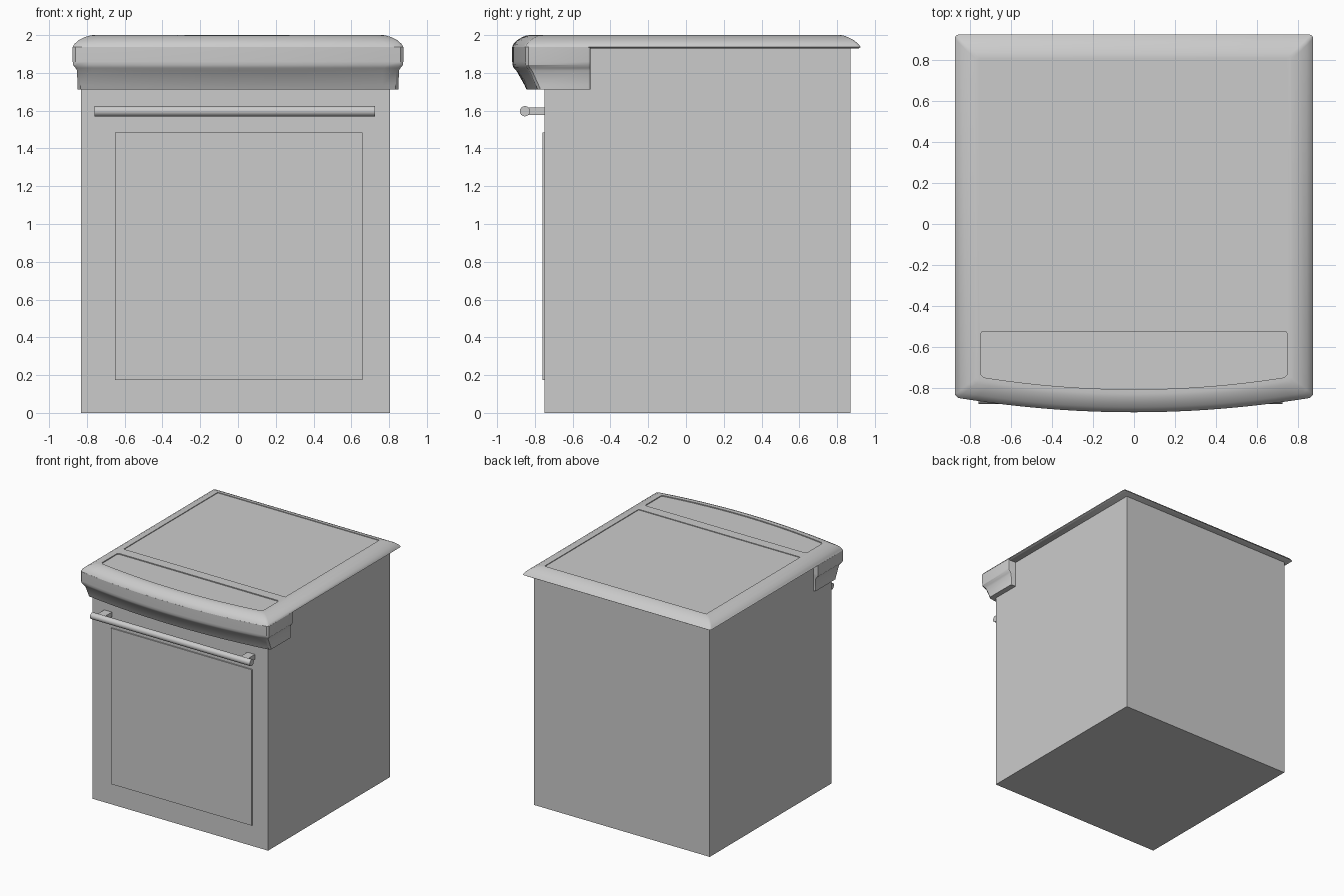
import bpy
import bmesh
from math import radians, pi
from mathutils import Matrix

if "Cube" in bpy.data.objects:
    bpy.data.objects.remove(bpy.data.objects["Cube"])


def finish(name, bm, smooth=True):
    bmesh.ops.recalc_face_normals(bm, faces=bm.faces)
    mesh = bpy.data.meshes.new(name)
    bm.to_mesh(mesh)
    bm.free()
    obj = bpy.data.objects.new(name, mesh)
    bpy.context.collection.objects.link(obj)
    if smooth:
        shade(obj)
    return obj


def shade(obj):
    bpy.ops.object.select_all(action='DESELECT')
    obj.select_set(True)
    bpy.context.view_layer.objects.active = obj
    bpy.ops.object.shade_smooth_by_angle(angle=radians(32))


def box(name, low, high):
    bm = bmesh.new()
    bmesh.ops.create_cube(bm, size=1)
    for v in bm.verts:
        for i in range(3):
            v.co[i] = low[i] + (v.co[i] + 0.5) * (high[i] - low[i])
    return finish(name, bm, False)


def outline(half, back, corner, middle, z, r=0.015, steps=24):
    """Plan outline with a straight back and a bowed front."""
    pts = [(half, back - r), (half - 0.3 * r, back - 0.3 * r), (half - r, back)]
    pts += [(-x, y) for x, y in reversed(pts)]
    pts.append((-half, corner + r))
    inner = half - r
    for i in range(steps + 1):
        t = 2 * i / steps - 1
        pts.append((t * inner, middle + (corner - middle) * t * t))
    pts.append((half, corner + r))
    return [(x, y, z) for x, y in pts]


def loft(name, sections, smooth=True):
    bm = bmesh.new()
    rings = [[bm.verts.new(p) for p in outline(*s)] for s in sections]
    for a, b in zip(rings, rings[1:]):
        for i in range(len(a)):
            j = (i + 1) % len(a)
            bm.faces.new((a[i], a[j], b[j], b[i]))
    bm.faces.new(rings[0])
    bm.faces.new(rings[-1])
    return finish(name, bm, smooth)


def carve(target, cutter):
    mod = target.modifiers.new("recess", 'BOOLEAN')
    mod.operation = 'DIFFERENCE'
    mod.solver = 'EXACT'
    mod.object = cutter
    bpy.context.view_layer.objects.active = target
    bpy.ops.object.modifier_apply(modifier=mod.name)
    bpy.data.objects.remove(cutter)


# Cabinet and door panel
box("oven_body", (-0.83, -0.75, 0), (0.805, 0.87, 1.935))
box("door_panel", (-0.65, -0.76, 0.175), (0.66, -0.74, 1.485))

# Top slab: half width, back, front corner, front middle, height
top = loft("cooktop_slab", [
    (0.865, 0.915, -0.84, -0.91, 1.93),
    (0.875, 0.925, -0.85, -0.92, 1.937),
    (0.866, 0.912, -0.842, -0.914, 1.953),
    (0.845, 0.89, -0.825, -0.895, 1.972),
    (0.815, 0.86, -0.80, -0.87, 1.988),
    (0.785, 0.835, -0.78, -0.848, 1.997),
    (0.768, 0.82, -0.765, -0.83, 2.0),
])

# Shallow recesses for the cooking surface and the controls
carve(top, box("cooktop_cutter", (-0.755, -0.44, 1.994), (0.748, 0.81, 2.1)))
carve(top, loft("control_cutter", [
    (0.75, -0.525, -0.75, -0.808, 1.992),
    (0.75, -0.525, -0.75, -0.808, 2.1),
], False))
shade(top)

# Overhanging front apron under the slab
loft("front_apron", [
    (0.85, -0.505, -0.785, -0.845, 1.712),
    (0.85, -0.505, -0.795, -0.855, 1.735),
    (0.852, -0.505, -0.83, -0.898, 1.812),
    (0.86, -0.505, -0.842, -0.912, 1.826),
    (0.873, -0.505, -0.849, -0.919, 1.842),
    (0.875, -0.505, -0.85, -0.92, 1.86),
    (0.875, -0.505, -0.85, -0.92, 1.938),
])

# Door handle bar with its two mounts
bm = bmesh.new()
bmesh.ops.create_cone(
    bm, cap_ends=True, segments=24, radius1=0.027, radius2=0.027, depth=1.485,
    matrix=Matrix.Translation((-0.0175, -0.853, 1.597)) @ Matrix.Rotation(pi / 2, 4, 'Y'))
finish("handle_bar", bm)
for side, name in ((-1, "right_handle_mount"), (1, "left_handle_mount")):
    x = -0.0175 + side * 0.665
    box(name, (x - 0.035, -0.85, 1.577), (x + 0.035, -0.745, 1.617))
